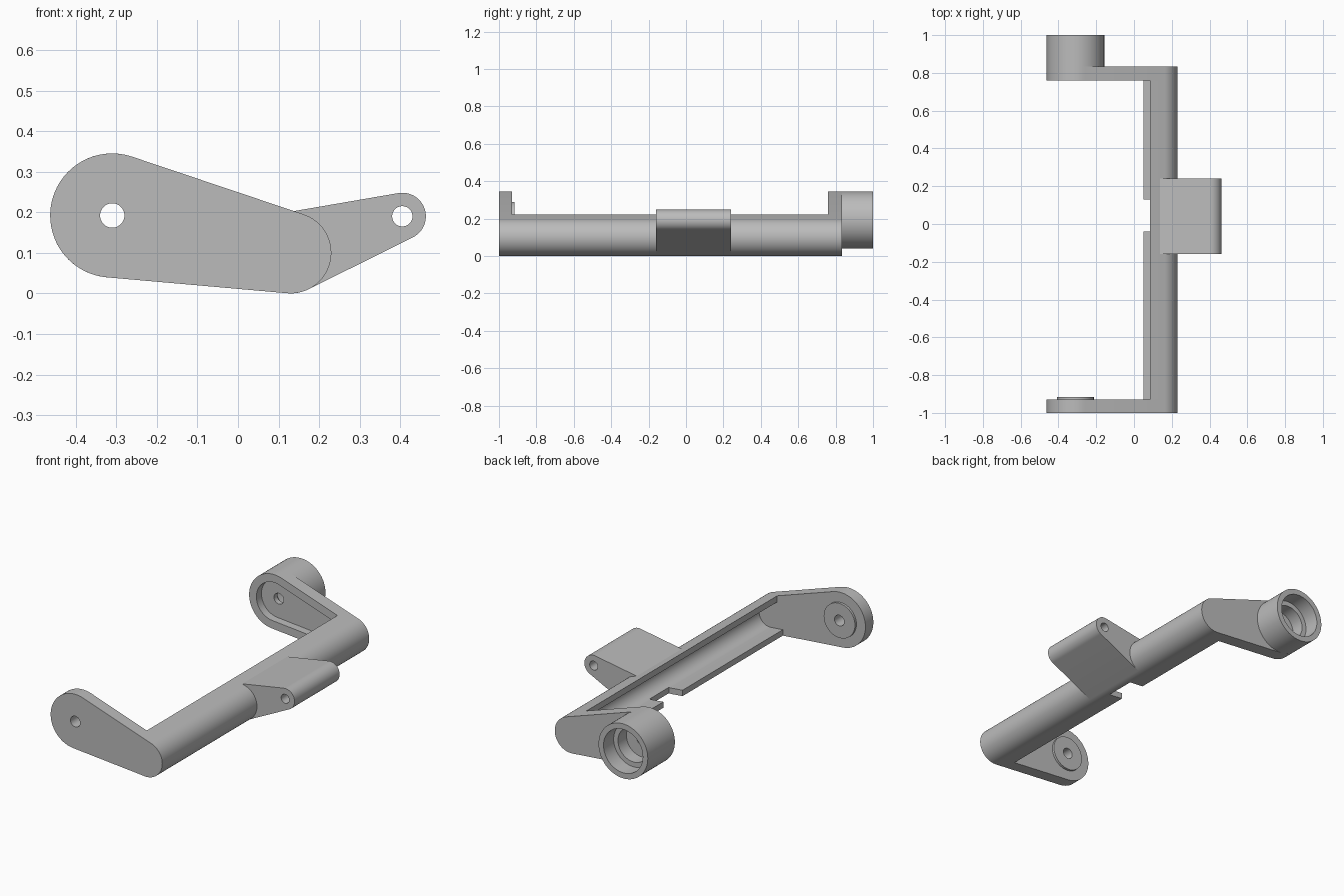
import bpy
import bmesh
from math import atan2, acos, cos, sin, hypot, pi, radians

cube = bpy.data.objects.get("Cube")
if cube:
    bpy.data.objects.remove(cube)

grey = bpy.data.materials.new("plain grey")
grey.use_nodes = True
colour = (0.5, 0.5, 0.5, 1)
grey.diffuse_color = colour
grey.node_tree.nodes["Principled BSDF"].inputs["Base Color"].default_value = colour

# Pivot circles in the side profile: (x, z, radius)
PIVOT = (-0.31, 0.192, 0.153)
BAR = (0.13, 0.1, 0.1)
LUG = (0.405, 0.19, 0.058)


def resized(circle, radius):
    return circle[0], circle[1], radius


def inset(circle, wall):
    return resized(circle, circle[2] - wall)


def arc(circle, start, end, steps):
    x, z, r = circle
    angles = [start + (end - start) * i / steps for i in range(steps + 1)]
    return [(x + r * cos(a), z + r * sin(a)) for a in angles]


def belt(a, b):
    """Outline wrapped round two circles, with tangent sides."""
    dx, dz = b[0] - a[0], b[1] - a[1]
    heading = atan2(dz, dx)
    spread = acos((a[2] - b[2]) / hypot(dx, dz))
    return (arc(a, heading + spread, heading + 2 * pi - spread, 36)
            + arc(b, heading - spread, heading + spread, 36))


def disc(circle):
    return arc(circle, 0, 2 * pi, 64)[:-1]


def box(x0, x1, z0, z1):
    return [(x0, z0), (x1, z0), (x1, z1), (x0, z1)]


def prism(name, outline, y0, y1):
    """Extrude an x-z outline along y."""
    bm = bmesh.new()
    face = bm.faces.new([bm.verts.new((x, y0, z)) for x, z in outline])
    grown = bmesh.ops.extrude_face_region(bm, geom=[face])
    moved = [g for g in grown["geom"] if isinstance(g, bmesh.types.BMVert)]
    bmesh.ops.translate(bm, verts=moved, vec=(0, y1 - y0, 0))
    bmesh.ops.recalc_face_normals(bm, faces=bm.faces)
    mesh = bpy.data.meshes.new(name)
    bm.to_mesh(mesh)
    bm.free()
    mesh.materials.append(grey)
    obj = bpy.data.objects.new(name, mesh)
    bpy.context.collection.objects.link(obj)
    return obj


def part(name, outline, y0, y1, cuts=()):
    """A solid prism with other prisms carved out of it."""
    obj = prism(name, outline, y0, y1)
    bpy.context.view_layer.objects.active = obj
    for cut in cuts:
        cutter = prism("cutter", *cut)
        cutter.hide_render = True
        mod = obj.modifiers.new("carve", "BOOLEAN")
        mod.operation = "DIFFERENCE"
        mod.solver = "EXACT"
        mod.object = cutter
        bpy.ops.object.modifier_apply(modifier=mod.name)
        bpy.data.objects.remove(cutter)
    bpy.ops.object.select_all(action="DESELECT")
    obj.select_set(True)
    bpy.ops.object.shade_smooth_by_angle(angle=radians(30))
    return obj


arm = belt(PIVOT, BAR)
pivot_hole = (disc(resized(PIVOT, 0.03)), -2, 2)
WALL = 0.033
channel = (belt(inset(PIVOT, WALL), inset(BAR, WALL)), -2, 2)

# Hollow cross bar, open at the back, with a notched lower lip
part("cross_bar", arm, -0.93, 0.76, [
    (box(-1, 0.05, -1, 1), -2, 2),
    (box(-1, 0.085, 0.1, 1), -2, 2),
    channel,
    (box(-1, 0.135, -1, 0.08), -0.04, 0.13),
])

# Front arm with a raised pivot pad
part("front_arm", arm, -1, -0.93, [pivot_hole])
part("pivot_pad", disc(resized(PIVOT, 0.097)), -0.93, -0.917, [pivot_hole])

# Rear arm with a recess in its inner face
recess = (belt(inset(PIVOT, 0.045), inset(BAR, 0.045)), 0.5, 0.805)
part("rear_arm", arm, 0.76, 0.835, [recess, pivot_hole])

# Rear boss with a stepped bore
part("rear_boss", disc(PIVOT), 0.835, 1, [
    (disc(resized(PIVOT, 0.122)), 0.91, 2),
    (disc(resized(PIVOT, 0.095)), 0.5, 1.5),
])

# Mounting lug on the outer side of the bar
part("mounting_lug", belt(BAR, LUG), -0.16, 0.24, [
    (disc(resized(BAR, 0.085)), -2, 2),
    (box(-1, 0.1, -1, 1), -2, 2),
    (disc(resized(LUG, 0.025)), -2, 2),
    (box(-1, 0.136, -1, 0.08), -0.04, 0.13),
])
